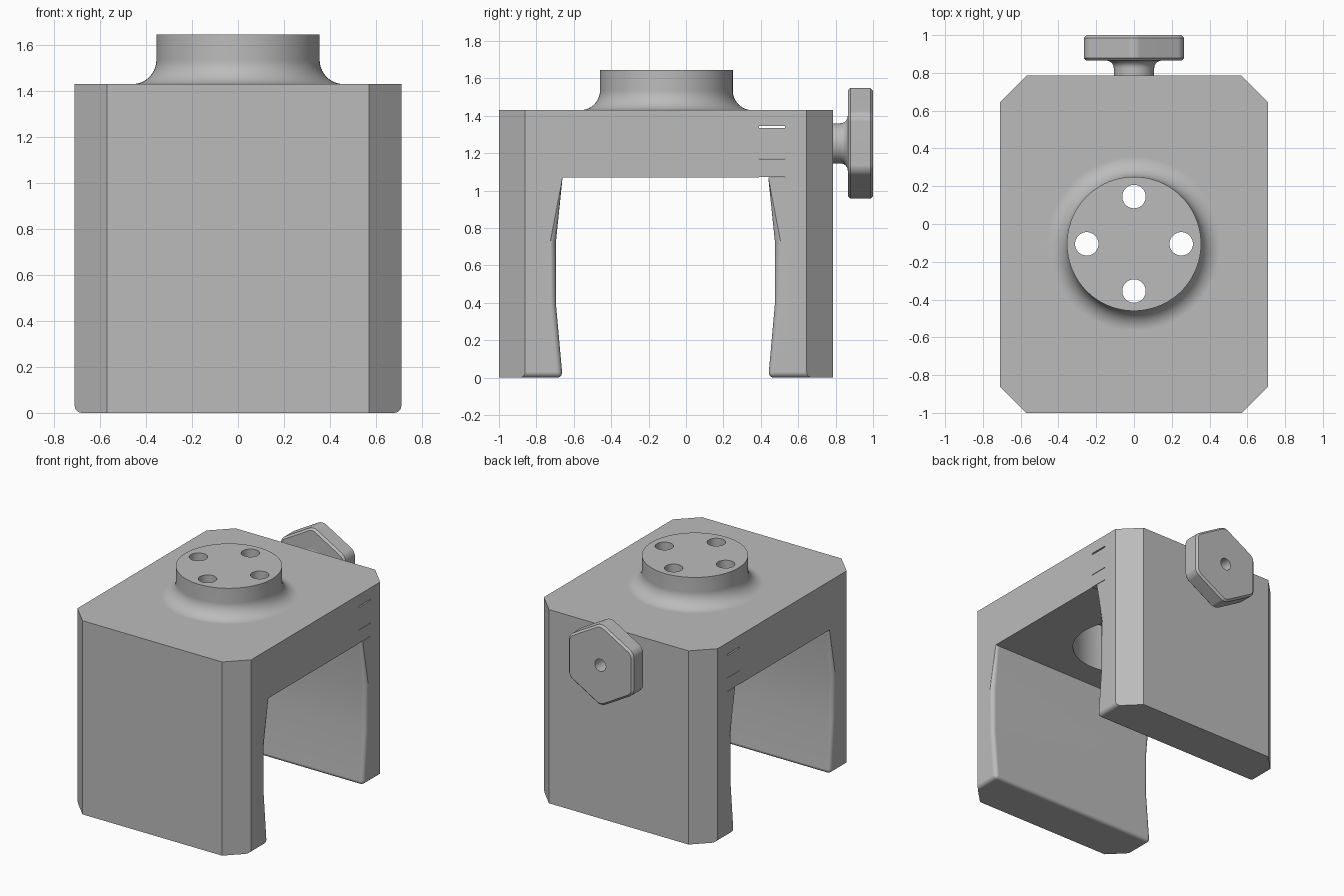
import bpy, bmesh, math
from mathutils import Matrix, Vector

if "Cube" in bpy.data.objects:
    bpy.data.objects.remove(bpy.data.objects["Cube"], do_unlink=True)

grey = bpy.data.materials.new("light_grey")
grey.use_nodes = True
grey.diffuse_color = (0.5, 0.5, 0.5, 1)
grey.node_tree.nodes["Principled BSDF"].inputs["Base Color"].default_value = grey.diffuse_color

HALF, FRONT, BACK, TOP, CEIL = 0.71, -1.0, 0.785, 1.43, 1.07
HUB_Y, SCREW_Z = -0.105, 1.253


def make(name, bm):
    bmesh.ops.recalc_face_normals(bm, faces=bm.faces)
    mesh = bpy.data.meshes.new(name)
    bm.to_mesh(mesh)
    bm.free()
    obj = bpy.data.objects.new(name, mesh)
    bpy.context.collection.objects.link(obj)
    mesh.materials.append(grey)
    return obj


def prism(points, sweep):
    """Extrude a closed outline along the sweep vector."""
    bm = bmesh.new()
    face = bm.faces.new([bm.verts.new(p) for p in points])
    new = bmesh.ops.extrude_face_region(bm, geom=[face], use_keep_orig=True)
    moved = [g for g in new["geom"] if isinstance(g, bmesh.types.BMVert)]
    bmesh.ops.translate(bm, verts=moved, vec=sweep)
    return bm


def lathe(profile, steps=96):
    """Spin a (radius, height) profile around z and cap both ends."""
    bm = bmesh.new()
    rings = [[bm.verts.new((r * math.cos(a), r * math.sin(a), h))
              for a in (math.tau * i / steps for i in range(steps))] for r, h in profile]
    for low, high in zip(rings, rings[1:]):
        for i in range(steps):
            j = (i + 1) % steps
            bm.faces.new((low[i], low[j], high[j], high[i]))
    bm.faces.new(rings[0])
    bm.faces.new(rings[-1])
    return bm


def rod(name, radius, start, end, steps=48):
    start, end = Vector(start), Vector(end)
    bm = lathe([(radius, 0), (radius, (end - start).length)], steps)
    turn = Vector((0, 0, 1)).rotation_difference(end - start).to_matrix().to_4x4()
    bm.transform(Matrix.Translation(start) @ turn)
    return make(name, bm)


def box(name, low, high):
    (x, y, z), (x2, y2, z2) = low, high
    return make(name, prism([(x, y, z), (x2, y, z), (x2, y2, z), (x, y2, z)], (0, 0, z2 - z)))


def combine(obj, tool, operation="DIFFERENCE"):
    tool.hide_render = True
    mod = obj.modifiers.new("cut", "BOOLEAN")
    mod.operation, mod.object, mod.solver = operation, tool, "EXACT"
    bpy.context.view_layer.objects.active = obj
    bpy.ops.object.modifier_apply(modifier=mod.name)
    bpy.data.objects.remove(tool, do_unlink=True)


def smooth(obj):
    bpy.ops.object.select_all(action="DESELECT")
    obj.select_set(True)
    bpy.context.view_layer.objects.active = obj
    bpy.ops.object.shade_smooth_by_angle(angle=math.radians(27))
    obj.modifiers.new("even_shading", "WEIGHTED_NORMAL").keep_sharp = True


# Saddle: arch outline swept across x, with rounded inner and bottom edges
front_wall = [(-0.66, 0), (-0.695, 0.39), (-0.695, 0.73), (-0.66, CEIL)]
back_wall = [(0.44, CEIL), (0.475, 0.73), (0.475, 0.39), (0.44, 0)]
outline = [(FRONT, 0)] + front_wall + back_wall + [(BACK, 0), (BACK, TOP), (FRONT, TOP)]
bm = prism([(-HALF, y, z) for y, z in outline], (2 * HALF, 0, 0))
bm.normal_update()
rounded = []
for e in bm.edges:
    a, b = (v.co for v in e.verts)
    inner = all(FRONT < p.y < BACK for p in (a, b))
    along_x = abs(a.x - b.x) > 0.1
    if along_x:
        if inner and a.z < 0.01:
            rounded.append(e)
    elif max(a.z, b.z) < 0.01 or (inner and abs(a.z - b.z) > 0.1):
        rounded.append(e)
bmesh.ops.bevel(bm, geom=rounded, offset=0.03, segments=5, profile=0.5, affect="EDGES")
saddle = make("saddle", bm)

# Chamfered vertical corners
c = 0.14
corners = [(HALF, FRONT + c), (HALF, BACK - c), (HALF - c, BACK), (c - HALF, BACK),
           (-HALF, BACK - c), (-HALF, FRONT + c), (c - HALF, FRONT), (HALF - c, FRONT)]
plan = make("corner_cutter", prism([(x, y, -0.1) for x, y in corners], (0, 0, 2)))
combine(saddle, plan, "INTERSECT")

# Round hub with a flared foot
flare = 0.105
profile = [(0.46, TOP - 0.03)]
for i in range(11):
    t = math.pi / 2 * i / 10
    profile.append((0.46 - flare * math.sin(t), TOP + flare * (1 - math.cos(t))))
profile.append((0.355, 1.645))
bm = lathe(profile)
bmesh.ops.translate(bm, verts=bm.verts, vec=(0, HUB_Y, 0))
combine(saddle, make("hub", bm), "UNION")

# Bore beneath the hub and four bolt holes
combine(saddle, rod("bore", 0.36, (0, HUB_Y, 0.9), (0, HUB_Y, TOP), 96))
for dx, dy in ((1, 0), (-1, 0), (0, 1), (0, -1)):
    x, y = 0.25 * dx, HUB_Y + 0.25 * dy
    combine(saddle, rod("bolt_hole", 0.062, (x, y, 1.2), (x, y, 1.8)))

# Clamp screw hole and thin side slits
combine(saddle, rod("screw_hole", 0.08, (0, 0.1, SCREW_Z), (0, 0.9, SCREW_Z)))
for z, thick in ((1.34, 0.01), (1.17, 0.004), (CEIL + 0.001, 0.004)):
    combine(saddle, box("slit", (-0.8, 0.39, z - thick / 2), (0.8, 0.53, z + thick / 2)))
smooth(saddle)

# Hexagonal clamp knob with softened edges
hexagon = [(0.306 * math.sin(math.tau * i / 6), 0.865, SCREW_Z + 0.306 * math.cos(math.tau * i / 6))
           for i in range(6)]
bm = prism(hexagon, (0, 0.135, 0))
upright = [e for e in bm.edges if abs(e.verts[0].co.y - e.verts[1].co.y) > 0.1]
bmesh.ops.bevel(bm, geom=upright, offset=0.035, segments=4, profile=0.5, affect="EDGES")
rims = [e for e in bm.edges if abs(e.verts[0].co.y - e.verts[1].co.y) < 0.01]
bmesh.ops.bevel(bm, geom=rims, offset=0.014, segments=1, affect="EDGES")
knob = make("clamp_knob", bm)

# Knob neck flaring into the back of the knob
neck = [(0.107, 0)]
for i in range(8):
    t = math.pi / 2 * i / 7
    neck.append((0.107 + 0.04 * (1 - math.cos(t)), 0.04 + 0.04 * math.sin(t)))
neck.append((0.147, 0.1))
bm = lathe(neck, 64)
bm.transform(Matrix.Translation((0, BACK, SCREW_Z)) @ Matrix.Rotation(-math.pi / 2, 4, "X"))
combine(knob, make("knob_neck", bm), "UNION")
combine(knob, rod("knob_hole", 0.045, (0, 0.7, SCREW_Z), (0, 1.1, SCREW_Z)))
smooth(knob)
